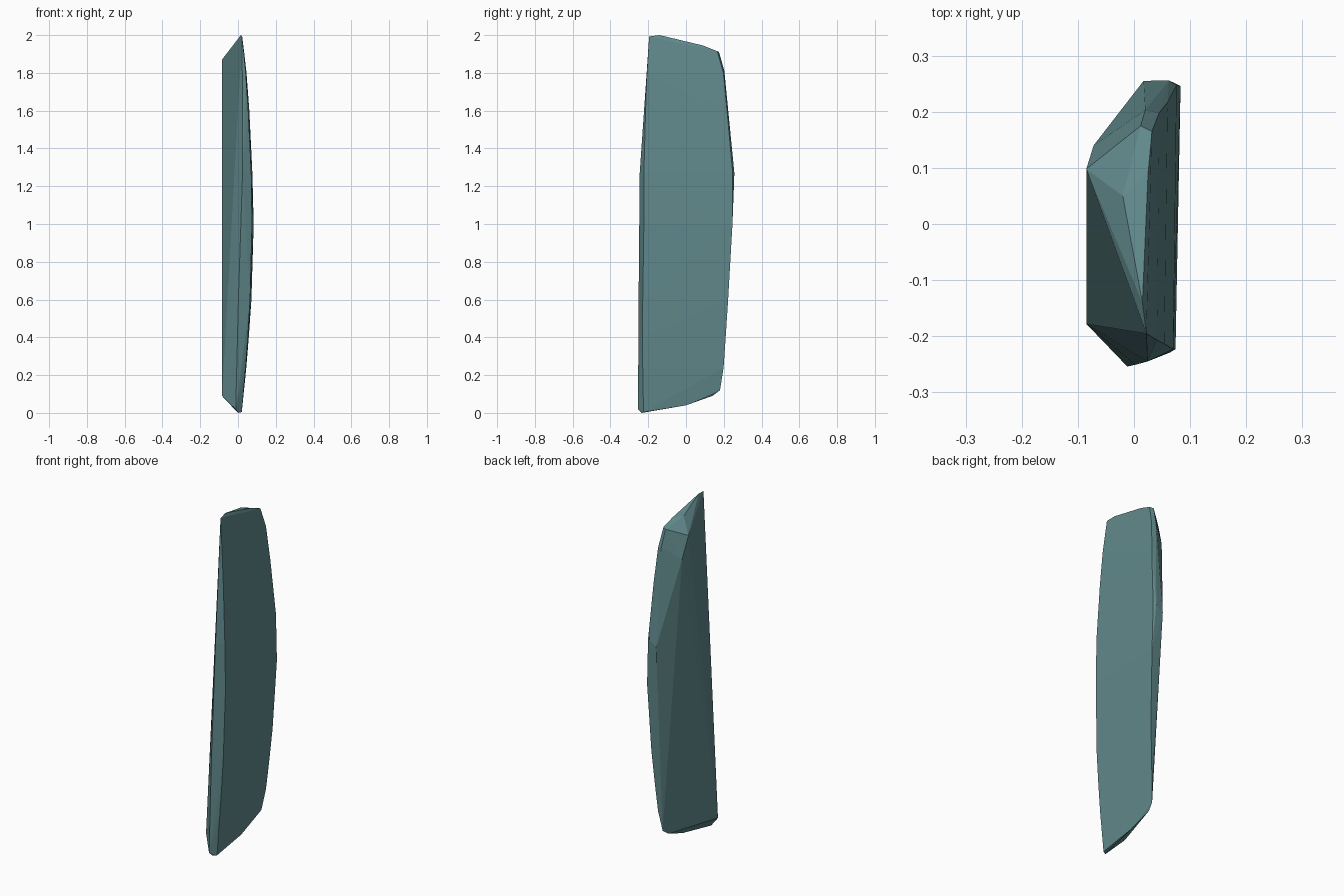
import bpy, bmesh

# curved right face: (z, x at front, y at front, x at back, y at back)
rows = [
    (1.80, 0.041, -0.207, 0.045, 0.198),
    (1.60, 0.054, -0.214, 0.060, 0.217),
    (1.27, 0.070, -0.223, 0.076, 0.247),
    (1.00, 0.074, -0.223, 0.083, 0.246),
    (0.60, 0.064, -0.229, 0.071, 0.223),
    (0.40, 0.052, -0.229, 0.057, 0.210),
    (0.24, 0.040, -0.229, 0.044, 0.199),
]
pts = []
for z, xf, yf, xb, yb in rows:
    pts += [(xf, yf, z), (xb, yb, z)]

# sloping top rim
pts += [(0.022, -0.195, 1.993), (0.015, -0.14, 2.0), (0.025, 0.09, 1.945),
        (-0.02, 0.05, 1.95), (0.032, 0.165, 1.915), (0.012, 0.175, 1.91),
        (0.02, 0.203, 1.81)]
# left edge, running diagonally from back top to front bottom
pts += [(-0.085, 0.098, 1.87), (-0.072, 0.14, 1.74), (-0.085, -0.178, 0.09)]
# back ridge
pts += [(0.017, 0.255, 1.24), (0.062, 0.256, 1.27)]
# front ridge
pts += [(0.024, -0.245, 1.27), (0.002, -0.251, 0.6), (-0.012, -0.254, 0.02)]
# sloping bottom rim
pts += [(0.0, -0.235, 0.0), (0.02, -0.225, 0.004), (0.02, 0.0, 0.04),
        (0.016, 0.14, 0.09), (0.027, 0.18, 0.12)]

# slab body: one faceted convex solid
bm = bmesh.new()
for p in pts:
    bm.verts.new(p)
res = bmesh.ops.convex_hull(bm, input=bm.verts[:])
loose = {v for v in bm.verts if not v.link_faces}
bmesh.ops.delete(bm, geom=list(loose), context='VERTS')
bmesh.ops.recalc_face_normals(bm, faces=bm.faces[:])
mesh = bpy.data.meshes.new("stone_slab")
bm.to_mesh(mesh)
bm.free()
slab = bpy.data.objects.new("stone_slab", mesh)
bpy.context.collection.objects.link(slab)

# dull teal colour
mat = bpy.data.materials.new("teal")
mat.diffuse_color = (0.12, 0.25, 0.26, 1)
mesh.materials.append(mat)
